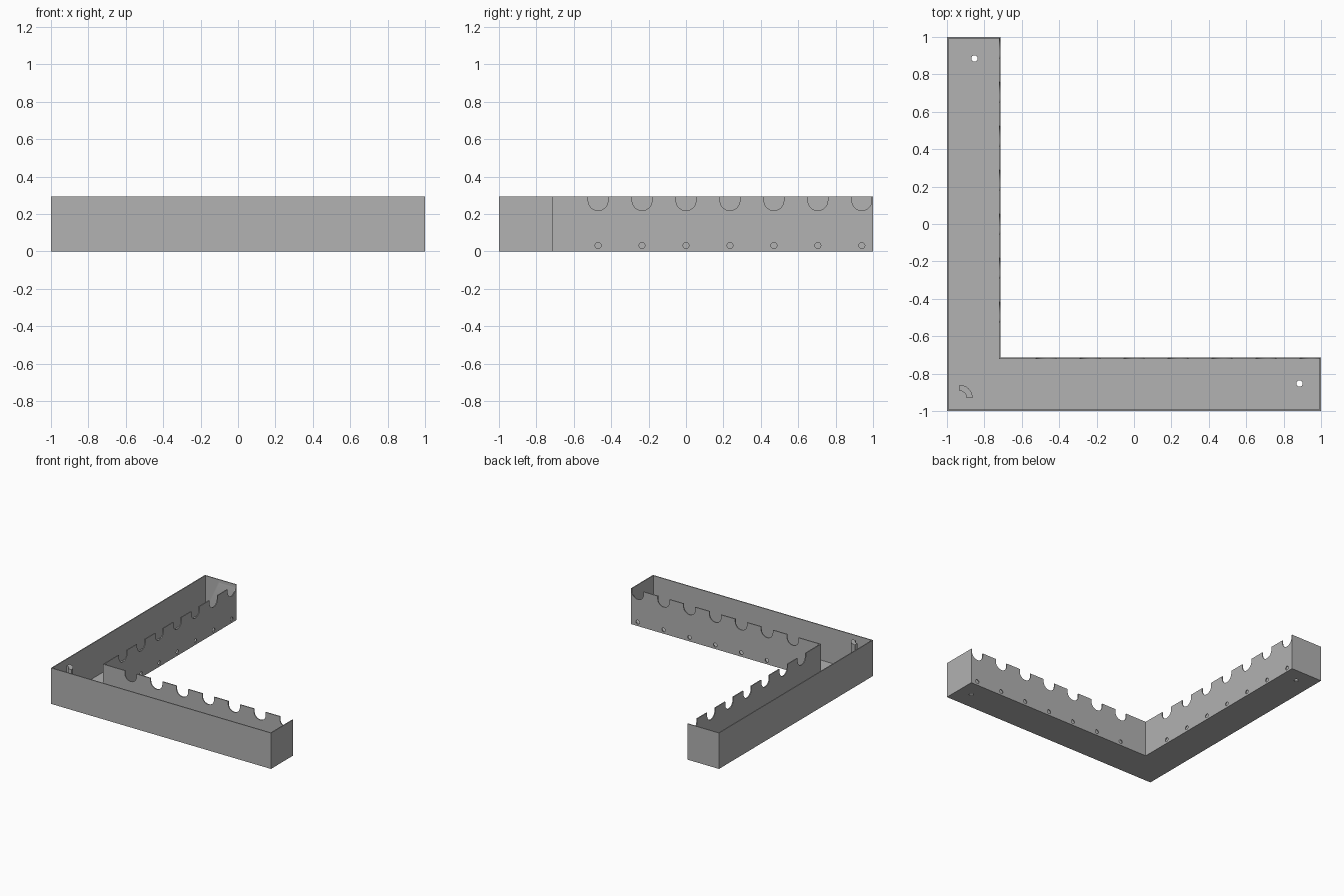
import bpy
import bmesh
from math import cos, sin, pi
from mathutils import Matrix, Vector

if "Cube" in bpy.data.objects:
    bpy.data.objects.remove(bpy.data.objects["Cube"])

HEIGHT, WALL, ARM = 0.295, 0.008, 0.285
SPACING = 0.235

grey = bpy.data.materials.new("plain grey")
grey.use_nodes = True
colour = (0.445, 0.445, 0.445, 1)
grey.diffuse_color = colour
grey.node_tree.nodes["Principled BSDF"].inputs["Base Color"].default_value = colour


def prism(bm, outline, depth, matrix=Matrix()):
    """Extrude a flat outline along its local z."""
    face = bm.faces.new([bm.verts.new(matrix @ Vector((x, y, 0))) for x, y in outline])
    top = bmesh.ops.extrude_face_region(bm, geom=[face])["geom"]
    shift = matrix.to_3x3() @ Vector((0, 0, depth))
    bmesh.ops.translate(bm, vec=shift, verts=[g for g in top if isinstance(g, bmesh.types.BMVert)])


def make(name, bm):
    bmesh.ops.recalc_face_normals(bm, faces=bm.faces)
    mesh = bpy.data.meshes.new(name)
    bm.to_mesh(mesh)
    bm.free()
    mesh.materials.append(grey)
    obj = bpy.data.objects.new(name, mesh)
    bpy.context.collection.objects.link(obj)
    return obj


def arc(radius, start, end, steps, cx=0, cy=0):
    angles = [start + (end - start) * i / steps for i in range(steps + 1)]
    return [(cx + radius * cos(a), cy + radius * sin(a)) for a in angles]


def corner_outline(inset):
    far, near, inner = 1 - inset, inset - 1, ARM - 1 - inset
    return [(near, near), (far, near), (far, inner), (inner, inner), (inner, far), (near, far)]


def cut(target, cutter):
    mod = target.modifiers.new("cut", "BOOLEAN")
    mod.operation = "DIFFERENCE"
    mod.solver = "EXACT"
    mod.object = cutter
    bpy.context.view_layer.objects.active = target
    bpy.ops.object.modifier_apply(modifier=mod.name)
    bpy.data.objects.remove(cutter)


# L-shaped open tray
bm = bmesh.new()
prism(bm, corner_outline(0), HEIGHT)
tray = make("corner_tray", bm)
bm = bmesh.new()
prism(bm, corner_outline(WALL), HEIGHT, Matrix.Translation((0, 0, WALL)))
cut(tray, make("cavity_cutter", bm))

# Rounded notches and small holes along both inner walls
notch = arc(0.053, pi, 2 * pi, 20, cy=0.272) + [(0.053, 0.4), (-0.053, 0.4)]
wall_hole = arc(0.016, 0, 2 * pi, 20, cy=0.032)[:-1]
upright = Matrix.Rotation(pi / 2, 4, "X")
swap = Matrix(((0, 1, 0, 0), (1, 0, 0, 0), (0, 0, 1, 0), (0, 0, 0, 1)))
bm = bmesh.new()
for side in (Matrix(), swap):
    for i in range(-2, 5):
        place = side @ Matrix.Translation((i * SPACING, ARM - 0.95, 0)) @ upright
        prism(bm, notch, 0.2, place)
        prism(bm, wall_hole, 0.2, place)
    # Mounting hole in the floor near the end of each arm
    floor_hole = arc(0.017, 0, 2 * pi, 20)[:-1]
    prism(bm, floor_hole, 0.1, side @ Matrix.Translation((0.885, -0.853, -0.05)))
cut(tray, make("hole_cutter", bm))

# Curved post standing in the outer corner
bm = bmesh.new()
curve = arc(0.07, 0, pi / 2, 12) + arc(0.038, pi / 2, 0, 12)
prism(bm, curve, HEIGHT - WALL - 0.004, Matrix.Translation((-0.933, -0.93, WALL)))
post = make("corner_post", bm)

for obj in (tray, post):
    bpy.ops.object.select_all(action="DESELECT")
    obj.select_set(True)
    bpy.context.view_layer.objects.active = obj
    bpy.ops.object.shade_smooth_by_angle(angle=pi / 6)
